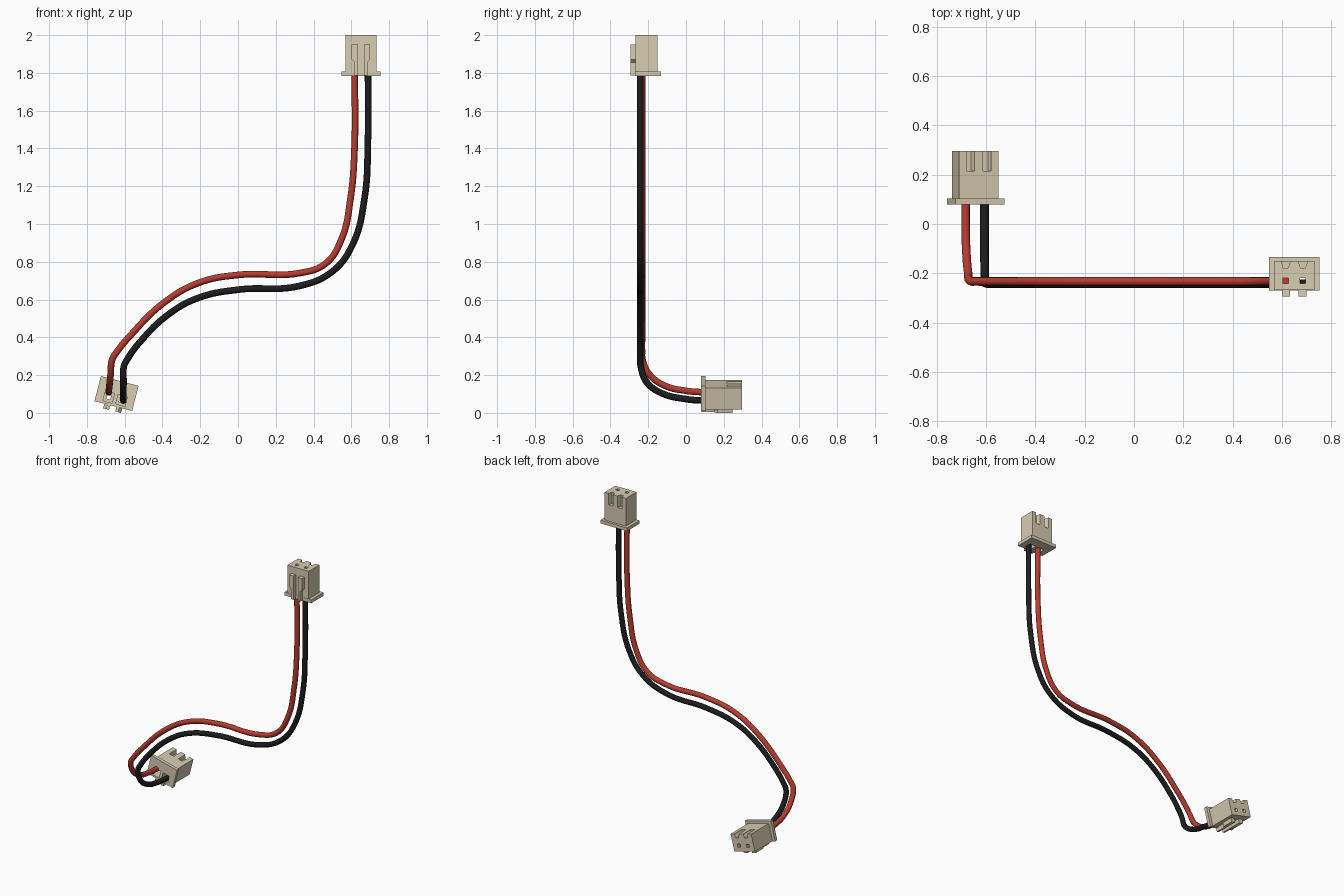
import bpy, bmesh
from math import radians
from mathutils import Matrix, Vector

if "Cube" in bpy.data.objects:
    bpy.data.objects.remove(bpy.data.objects["Cube"])


def material(name, rgb):
    m = bpy.data.materials.new(name)
    m.diffuse_color = (*rgb, 1)
    m.use_nodes = True
    m.node_tree.nodes["Principled BSDF"].inputs["Base Color"].default_value = m.diffuse_color
    return m


IVORY = material("ivory plastic", (0.69, 0.61, 0.45))
RED = material("red insulation", (0.47, 0.045, 0.03))
BLACK = material("black insulation", (0.012, 0.012, 0.012))


def prism(bm, pts, axis, lo, hi):
    """Extrude a 2D outline along y or z."""
    place = (lambda p, t: (p[0], t, p[1])) if axis == "y" else (lambda p, t: (p[0], p[1], t))
    a = [bm.verts.new(place(p, lo)) for p in pts]
    b = [bm.verts.new(place(p, hi)) for p in pts]
    n = len(pts)
    bm.faces.new(a)
    bm.faces.new(b[::-1])
    for i in range(n):
        bm.faces.new((a[i], b[i], b[(i + 1) % n], a[(i + 1) % n]))


def box(bm, x0, x1, y0, y1, z0, z1):
    prism(bm, [(x0, y0), (x1, y0), (x1, y1), (x0, y1)], "z", z0, z1)


def make(name, bm):
    bmesh.ops.recalc_face_normals(bm, faces=bm.faces)
    me = bpy.data.meshes.new(name)
    bm.to_mesh(me)
    bm.free()
    ob = bpy.data.objects.new(name, me)
    bpy.context.collection.objects.link(ob)
    me.materials.append(IVORY)
    return ob


def combine(ob, bm, op):
    """Boolean a temporary mesh into ob, then discard it."""
    tool = make("cutter", bm)
    tool.hide_render = True
    mod = ob.modifiers.new("bool", "BOOLEAN")
    mod.operation, mod.object, mod.solver = op, tool, "EXACT"
    bpy.context.view_layer.objects.active = ob
    bpy.ops.object.modifier_apply(modifier=mod.name)
    bpy.data.objects.remove(tool)


def connector(prefix, matrix):
    # housing block with wire-side flange
    bm = bmesh.new()
    box(bm, -.082, .082, -.067, .051, 0, .215)
    body = make(prefix + "_housing", bm)
    bm = bmesh.new()
    box(bm, -.103, .103, -.069, .068, -.001, .022)
    combine(body, bm, "UNION")

    # wire pockets underneath and open slots at the mating end
    bm = bmesh.new()
    for c in (-.035, .035):
        box(bm, c - .025, c + .025, -.055, -.003, -.01, .1)
        prism(bm, [(c - .017, .06), (c - .017, .045), (c - .01, .023),
                   (c + .01, .023), (c + .017, .045), (c + .017, .06)], "z", .135, .23)
    combine(body, bm, "DIFFERENCE")

    # square pin holes
    bm = bmesh.new()
    for c in (-.035, .035):
        box(bm, c - .011, c + .011, -.04, -.018, .09, .23)
    combine(body, bm, "DIFFERENCE")

    # pair of stepped keying ribs on the front
    bm = bmesh.new()
    for s in (-1, 1):
        prism(bm, [(s * x, z) for x, z in
                   [(.017, 0), (.034, 0), (.034, .07), (.049, .085), (.049, .166), (.017, .166)]],
              "y", -.094, -.06)
    ribs = make(prefix + "_key_ribs", bm)
    for ob in (body, ribs):
        ob.data.transform(matrix)


def wire(name, pts, mat):
    cu = bpy.data.curves.new(name, "CURVE")
    cu.dimensions = "3D"
    cu.bevel_depth, cu.bevel_resolution = .0175, 4
    cu.resolution_u, cu.use_fill_caps = 10, True
    sp = cu.splines.new("BEZIER")
    sp.bezier_points.add(len(pts) - 1)
    for bp, p in zip(sp.bezier_points, pts):
        bp.co = p
        bp.handle_left_type = bp.handle_right_type = "AUTO"
    cu.materials.append(mat)
    ob = bpy.data.objects.new(name, cu)
    bpy.context.collection.objects.link(ob)
    bpy.ops.object.select_all(action="DESELECT")
    ob.select_set(True)
    bpy.context.view_layer.objects.active = ob
    bpy.ops.object.convert(target="MESH")
    bpy.ops.object.shade_smooth_by_angle(angle=radians(40))


# upright connector, and the lower one lying along +y and tilted
connector("upper", Matrix.Translation((.651, -.201, 1.785)))
lay = Matrix(((-1, 0, 0, 0), (0, 0, 1, 0), (0, 1, 0, 0), (0, 0, 0, 1)))
connector("lower", Matrix.Translation((-.643, .081, .103)) @ Matrix.Rotation(radians(14.5), 4, "Y") @ lay)

# wires: flat S-run in the x-z plane, then a bend toward +y
ry, by = -.233, -.242
red_run = [(.617, 1.85), (.617, 1.4), (.595, 1.13), (.548, .92), (.463, .79), (.325, .74),
           (.008, .731), (-.204, .69), (-.39, .585), (-.574, .405), (-.64, .325)]
red_bend = [(-.665, -.231, .285), (-.674, -.195, .205), (-.681, -.11, .143),
            (-.684, 0, .117), (-.684, .08, .11), (-.684, .14, .108)]
black_run = [(.688, 1.85), (.688, 1.45), (.669, 1.13), (.606, .89), (.5, .749), (.325, .672),
             (.008, .653), (-.204, .611), (-.362, .526), (-.521, .373), (-.585, .285)]
black_bend = [(-.603, -.24, .25), (-.606, -.21, .165), (-.607, -.13, .105),
              (-.607, 0, .073), (-.607, .08, .066), (-.607, .14, .065)]
wire("red_wire", [(x, ry, z) for x, z in red_run] + red_bend, RED)
wire("black_wire", [(x, by, z) for x, z in black_run] + black_bend, BLACK)
